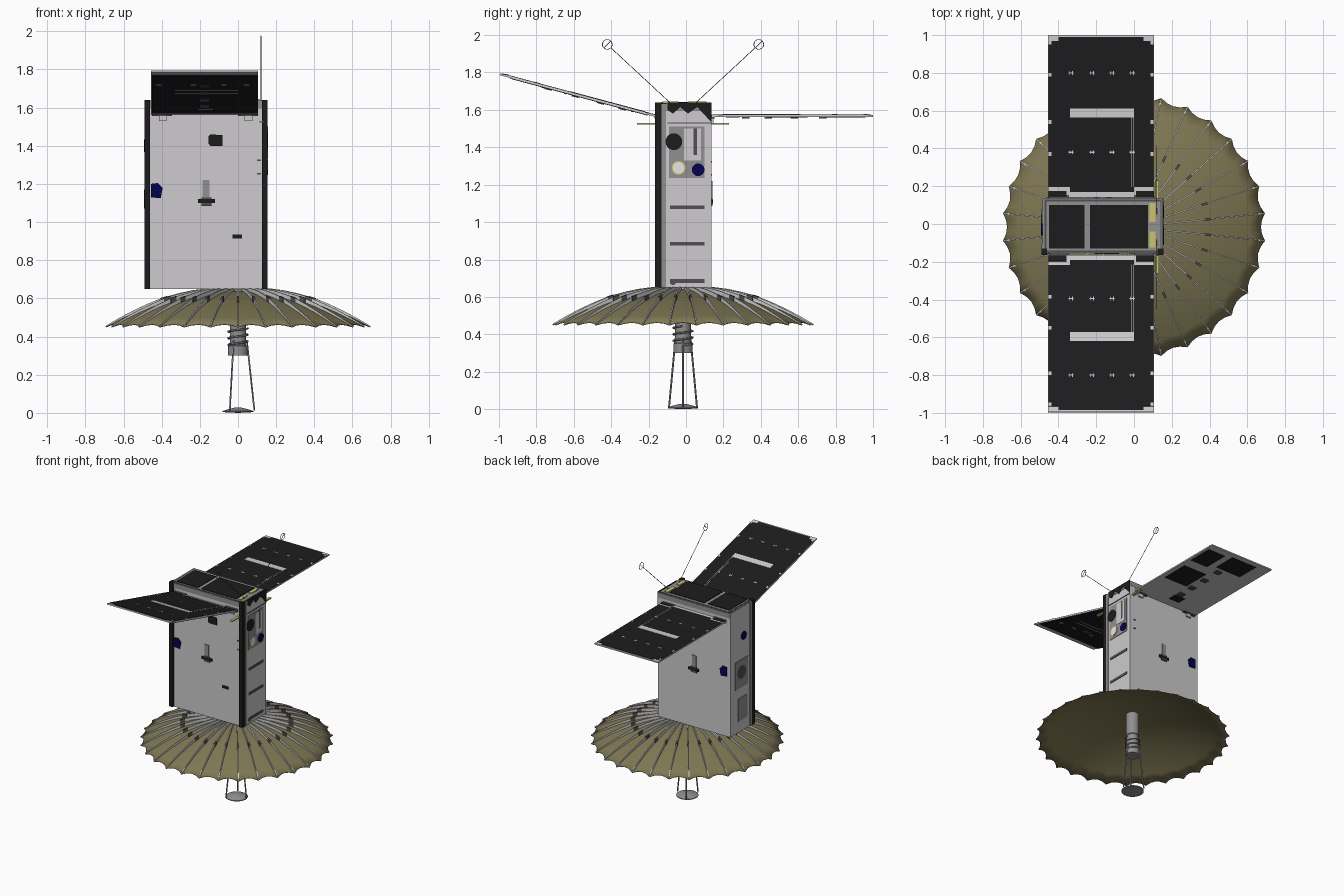
import bpy, bmesh, math
from mathutils import Matrix, Vector

if "Cube" in bpy.data.objects:
    bpy.data.objects.remove(bpy.data.objects["Cube"], do_unlink=True)


def material(name, r, g, b):
    m = bpy.data.materials.new(name)
    m.use_nodes = True
    m.diffuse_color = (r, g, b, 1)
    m.node_tree.nodes["Principled BSDF"].inputs["Base Color"].default_value = (r, g, b, 1)
    return m


LIGHT = material("light grey", 0.61, 0.6, 0.61)
MID = material("mid grey", 0.28, 0.28, 0.28)
DARK = material("dark grey", 0.08, 0.08, 0.08)
BLACK = material("black", 0.012, 0.012, 0.012)
OLIVE = material("olive mesh", 0.21, 0.187, 0.085)
BLUE = material("dark blue", 0.001, 0.001, 0.08)
YELLOW = material("yellow", 0.6, 0.56, 0.14)
WHITE = material("white", 0.8, 0.8, 0.76)


def finish(name, bm, mat, smooth=False, matrix=Matrix()):
    bm.transform(matrix)
    bmesh.ops.recalc_face_normals(bm, faces=bm.faces)
    me = bpy.data.meshes.new(name)
    bm.to_mesh(me)
    bm.free()
    me.materials.append(mat)
    ob = bpy.data.objects.new(name, me)
    bpy.context.collection.objects.link(ob)
    if smooth:
        bpy.ops.object.select_all(action="DESELECT")
        ob.select_set(True)
        bpy.context.view_layer.objects.active = ob
        bpy.ops.object.shade_smooth_by_angle(angle=math.radians(40))
    return ob


def box(name, xr, yr, zr, mat, matrix=Matrix()):
    bm = bmesh.new()
    bmesh.ops.create_cube(bm, size=1)
    size = [r[1] - r[0] for r in (xr, yr, zr)]
    mid = [(r[1] + r[0]) / 2 for r in (xr, yr, zr)]
    place = Matrix.Translation(mid) @ Matrix.Diagonal((*size, 1))
    return finish(name, bm, mat, matrix=matrix @ place)


def prism(name, points, push, mat, matrix=Matrix()):
    """Extrude a flat outline along a vector."""
    bm = bmesh.new()
    face = bm.faces.new([bm.verts.new(p) for p in points])
    ext = bmesh.ops.extrude_face_region(bm, geom=[face])
    verts = [v for v in ext["geom"] if isinstance(v, bmesh.types.BMVert)]
    bmesh.ops.translate(bm, verts=verts, vec=push)
    return finish(name, bm, mat, matrix=matrix)


def disc(name, centre, radius, depth, axis, mat):
    bm = bmesh.new()
    bmesh.ops.create_cone(bm, cap_ends=True, segments=20, radius1=radius, radius2=radius, depth=depth)
    turn = Vector((0, 0, 1)).rotation_difference(Vector(axis)).to_matrix().to_4x4()
    return finish(name, bm, mat, True, Matrix.Translation(centre) @ turn)


def lathe(name, profile, mat, matrix):
    bm = bmesh.new()
    verts = [bm.verts.new((r, 0, z)) for r, z in profile]
    edges = [bm.edges.new(p) for p in zip(verts, verts[1:])]
    bmesh.ops.spin(bm, geom=verts + edges, axis=(0, 0, 1), cent=(0, 0, 0), angle=math.tau, steps=28)
    bmesh.ops.remove_doubles(bm, verts=bm.verts, dist=0.0005)
    return finish(name, bm, mat, True, matrix)


def rod(name, points, radius, mat, cyclic=False):
    cu = bpy.data.curves.new(name, "CURVE")
    cu.dimensions = "3D"
    cu.bevel_depth, cu.bevel_resolution, cu.use_fill_caps = radius, 1, True
    sp = cu.splines.new("POLY")
    sp.points.add(len(points) - 1)
    for p, co in zip(sp.points, points):
        p.co = (*co, 1)
    sp.use_cyclic_u = cyclic
    cu.materials.append(mat)
    ob = bpy.data.objects.new(name, cu)
    bpy.context.collection.objects.link(ob)
    return ob


# Bus body, corner rails and top deck
CY = -0.016
box("body", (-0.485, 0.15), (-0.15, 0.135), (0.65, 1.63), LIGHT)
for side, x in (("left", 0.125), ("right", -0.49)):
    box(side + "_front_rail", (x, x + 0.03), (-0.165, -0.13), (0.65, 1.64), BLACK)
    box(side + "_rail_backing", (x, x + 0.029), (-0.13, -0.107), (0.65, 1.635), MID)
box("deck_rim", (-0.485, 0.153), (-0.153, 0.137), (1.595, 1.634), MID)
box("deck_border", (-0.475, 0.145), (-0.148, 0.13), (1.63, 1.636), DARK)
box("top_deck", (-0.462, 0.14), (-0.14, 0.12), (1.63, 1.638), MID)
for i, (x0, x1) in enumerate(((-0.45, -0.262), (-0.232, 0.073))):
    box(f"deck_solar_cell_{i}", (x0, x1), (-0.13, 0.1), (1.636, 1.643), BLACK)
for y0, y1 in ((-0.125, -0.04), (0.01, 0.11)):
    box("deck_yellow_strip", (0.083, 0.113), (y0, y1), (1.636, 1.645), YELLOW)

# Side fittings on the +x face
prism("side_zigzag", [(0.15, y, z) for y, z in ((-0.1, 1.64), (0.135, 1.64), (0.135, 1.535), (0.06, 1.615),
      (0.01, 1.58), (-0.03, 1.615), (-0.07, 1.58), (-0.1, 1.6))], (0.005, 0, 0), BLACK)
box("side_seam", (0.15, 0.154), (-0.1, 0.135), (1.528, 1.534), DARK)
box("side_plate", (0.15, 0.154), (-0.09, 0.1), (1.235, 1.51), MID)
box("side_plate_inset", (0.153, 0.156), (-0.01, 0.08), (1.33, 1.5), LIGHT)
box("side_slot", (0.153, 0.157), (0.04, 0.058), (1.36, 1.5), DARK)
disc("side_port", (0.153, -0.065, 1.43), 0.045, 0.01, (1, 0, 0), BLACK)
disc("sensor_ring", (0.153, -0.04, 1.29), 0.037, 0.008, (1, 0, 0), YELLOW)
disc("sensor_lens", (0.154, -0.04, 1.29), 0.031, 0.009, (1, 0, 0), WHITE)
disc("side_blue_sensor", (0.153, 0.065, 1.28), 0.034, 0.01, (1, 0, 0), BLUE)
for z in (1.08, 0.885, 0.685):
    box("side_vent", (0.15, 0.154), (-0.085, 0.1), (z - 0.01, z + 0.01), DARK)
disc("lower_vent_end", (0.151, -0.07, 0.68), 0.016, 0.006, (1, 0, 0), DARK)

# Side fittings on the -x face
box("far_side_plate", (-0.49, -0.485), (-0.08, 0.08), (1.0, 1.22), MID)
disc("far_side_port", (-0.488, 0.0, 1.12), 0.05, 0.009, (1, 0, 0), DARK)
disc("far_side_blue_sensor", (-0.487, -0.03, 1.4), 0.032, 0.009, (1, 0, 0), BLUE)
box("far_side_cover", (-0.49, -0.485), (-0.07, 0.04), (0.74, 0.92), MID)

# Fittings shared by the two wide faces
for side, y, s in (("front", -0.15, -1), ("back", 0.135, 1)):
    def out(a, b):
        return tuple(sorted((y + s * a, y + s * b)))
    prism(side + "_blue_sensor", [(x, y, z) for x, z in ((-0.457, 1.13), (-0.405, 1.125), (-0.395, 1.18),
          (-0.42, 1.205), (-0.457, 1.2))], (0, s * 0.008, 0), BLUE)
    box(side + "_thruster_stem", (-0.185, -0.15), out(0, 0.006), (1.11, 1.22), MID)
    box(side + "_thruster_foot", (-0.19, -0.14), out(0, 0.008), (1.085, 1.13), DARK)
    box(side + "_thruster_bar", (-0.21, -0.12), out(0, 0.009), (1.1, 1.12), BLACK)
    for x in (-0.45, 0.0):
        box(side + "_panel_hinge", (x, x + 0.105), out(0, 0.018), (1.555, 1.575), DARK)
        box(side + "_hinge_foot", (x + 0.035, x + 0.075), out(0, 0.012), (1.53, 1.555), LIGHT)
    for z in (1.25, 1.32):
        box(side + "_clip", (0.1, 0.12), out(0, 0.005), (z, z + 0.008), DARK)
prism("front_port", [(x, -0.15, z) for x, z in ((-0.155, 1.41), (-0.145, 1.4), (-0.08, 1.4), (-0.08, 1.455),
      (-0.145, 1.46), (-0.155, 1.45))], (0, -0.008, 0), BLACK)
box("front_lower_port", (-0.03, 0.02), (-0.156, -0.15), (0.915, 0.935), BLACK)

# Two folding solar panels: x across, y outward from the hinge
BACK = Matrix.Translation((0, 0.14, 1.568))
FRONT = (Matrix.Translation((0, -0.165, 1.568)) @ Matrix.Rotation(math.radians(-15), 4, "X")
         @ Matrix.Diagonal((1, -1, 1, 1)))
for side, m in (("back", BACK), ("front", FRONT)):
    def plate(name, xr, yr, mat, z=(0.004, 0.01)):
        box(f"{side}_panel_{name}", xr, yr, z, mat, m)
    plate("slab", (-0.455, 0.105), (0, 0.86), LIGHT, (-0.005, 0.005))
    plate("cells", (-0.452, 0.102), (0.055, 0.83), BLACK, (0.004, 0.008))
    plate("tip_cells", (-0.4, 0.05), (0.83, 0.85), BLACK, (0.004, 0.008))
    plate("root_cells", (-0.34, 0), (0.03, 0.055), BLACK, (0.004, 0.008))
    for x in (-0.452, 0.01):
        plate("hinge_cells", (x, x + 0.095), (0.004, 0.035), BLACK, (0.004, 0.008))
    plate("band", (-0.34, 0), (0.425, 0.472), LIGHT)
    for x in (-0.014, -0.003):
        plate("seam", (x, x + 0.003), (0.055, 0.425), LIGHT)
    for y in (0.24, 0.66):
        for x in (-0.333, -0.222, -0.116, -0.01):
            plate("clip", (x - 0.014, x + 0.014), (y - 0.003, y + 0.003), LIGHT)
            for dx in (-0.007, 0.007):
                plate("clip_pin", (x + dx - 0.002, x + dx + 0.002), (y - 0.01, y + 0.01), LIGHT)
        for x in (-0.452, 0.087):
            for d in (-0.02, 0.15):
                plate("edge_clip", (x, x + 0.015), (y + d, y + d + 0.02), LIGHT)
    for y in (0.16, 0.28, 0.42, 0.57):
        plate("connector", (-0.2, -0.15), (y, y + 0.04), DARK, (-0.014, -0.004))
# Undersides
for x, y, w, h in ((-0.03, 0.4, 0.2, 0.22), (0.01, 0.7, 0.15, 0.2), (-0.23, 0.73, 0.22, 0.18), (-0.195, 0.11, 0.09, 0.07)):
    box("back_panel_under_cells", (x - w / 2, x + w / 2), (y - h / 2, y + h / 2), (-0.009, -0.004), BLACK, BACK)
box("front_panel_under_cells", (-0.452, 0.102), (0.04, 0.8), (-0.009, -0.004), BLACK, FRONT)
for y, x0, x1 in ((0.12, -0.21, -0.13), (0.44, -0.33, 0.0), (0.49, -0.33, 0.0)):
    box("front_panel_under_trim", (x0, x1), (y, y + 0.012), (-0.012, -0.006), MID, FRONT)
for x in (-0.43, -0.25, -0.09, 0.03):
    box("front_panel_under_clip", (x, x + 0.03), (0.6, 0.625), (-0.012, -0.006), MID, FRONT)

# Whip antennas with end loops, and yellow tape arms
for s in (1, -1):
    hub = Vector((0.12, CY + s * 0.405, 1.95))
    base = Vector((0.12, CY + s * 0.06, 1.63))
    tip = hub + (base - hub).normalized() * 0.026
    rod("whip_antenna", [base, tip], 0.002, DARK)
    ring = [hub + Vector((0, math.cos(a * math.tau / 24), math.sin(a * math.tau / 24))) * 0.026 for a in range(24)]
    rod("antenna_loop", ring, 0.002, DARK, True)
    rod("loop_bar", [ring[3], ring[15]], 0.002, DARK)
    ys = sorted((CY + s * 0.15, CY + s * 0.245))
    box("yellow_tape", (0.113, 0.133), ys, (1.521, 1.53), YELLOW)

# Scalloped dish opening downward
RIBS, STEPS, GORE, R = 30, 9, 4, 0.697
CENTRE = Matrix.Translation((0, CY, 0))


def dish_z(r):
    return 0.645 - 0.195 * (r / R) ** 2


bm = bmesh.new()
rings = []
for i in range(1, STEPS + 1):
    ring = []
    for k in range(RIBS * GORE):
        t = (k % GORE) / GORE
        r = (R - 0.1 * t * (1 - t) * (i / STEPS) ** 4) * i / STEPS
        a = math.radians(6) + k * math.tau / (RIBS * GORE)
        ring.append(bm.verts.new((r * math.cos(a), r * math.sin(a), dish_z(r))))
    rings.append(ring)
bm.faces.new(rings[0])
for lo, hi in zip(rings, rings[1:]):
    for k in range(len(lo)):
        n = (k + 1) % len(lo)
        bm.faces.new((lo[k], hi[k], hi[n], lo[n]))
dish = finish("dish", bm, OLIVE, True, CENTRE)
dish.modifiers.new("thickness", "SOLIDIFY").thickness = 0.003

# Folding ribs: tall inner fin, knuckle and tapering outer fin
for k in range(RIBS):
    turn = CENTRE @ Matrix.Rotation(math.radians(6) + k * math.tau / RIBS, 4, "Z")
    for name, r0, r1, h0, h1, w, mat in (("inner_rib", 0.1, 0.38, 0.02, 0.022, 0.008, LIGHT),
                                         ("rib_knuckle", 0.375, 0.41, 0.024, 0.024, 0.012, DARK),
                                         ("outer_rib", 0.4, R, 0.022, 0.006, 0.007, LIGHT)):
        steps = [i / 4 for i in range(5)]
        spots = [(r0 + (r1 - r0) * t, h0 + (h1 - h0) * t) for t in steps]
        outline = [(r, -w / 2, dish_z(r)) for r, h in spots]
        outline += [(r, -w / 2, min(dish_z(r) + h, 0.652)) for r, h in reversed(spots)]
        prism(name, outline, (0, w, 0), mat, turn)
disc("dish_hub", (0, CY, 0.648), 0.12, 0.006, (0, 0, 1), MID)

# Feed horn with coil, tripod and small reflector
lathe("feed_horn", [(0, 0.3), (0.052, 0.3), (0.052, 0.35), (0.042, 0.355), (0.042, 0.46), (0.047, 0.465),
                    (0.047, 0.64), (0, 0.64)], MID, CENTRE)
coil = [(0.052 * math.cos(i * 0.4), CY + 0.052 * math.sin(i * 0.4), 0.34 + 0.0022 * i) for i in range(48)]
rod("feed_coil", coil, 0.005, MID)
for k in range(3):
    c, s = math.cos(k * math.tau / 3), math.sin(k * math.tau / 3)
    rod("tripod_strut", [(r * c, CY + r * s, z) for r, z in ((0.046, 0.38), (0.055, 0.3), (0.086, 0.012))], 0.005, MID)
lathe("small_reflector", [(0, 0.0), (0.08, 0.004), (0.08, 0.01), (0.05, 0.02), (0.02, 0.027), (0, 0.028)], MID, CENTRE)
